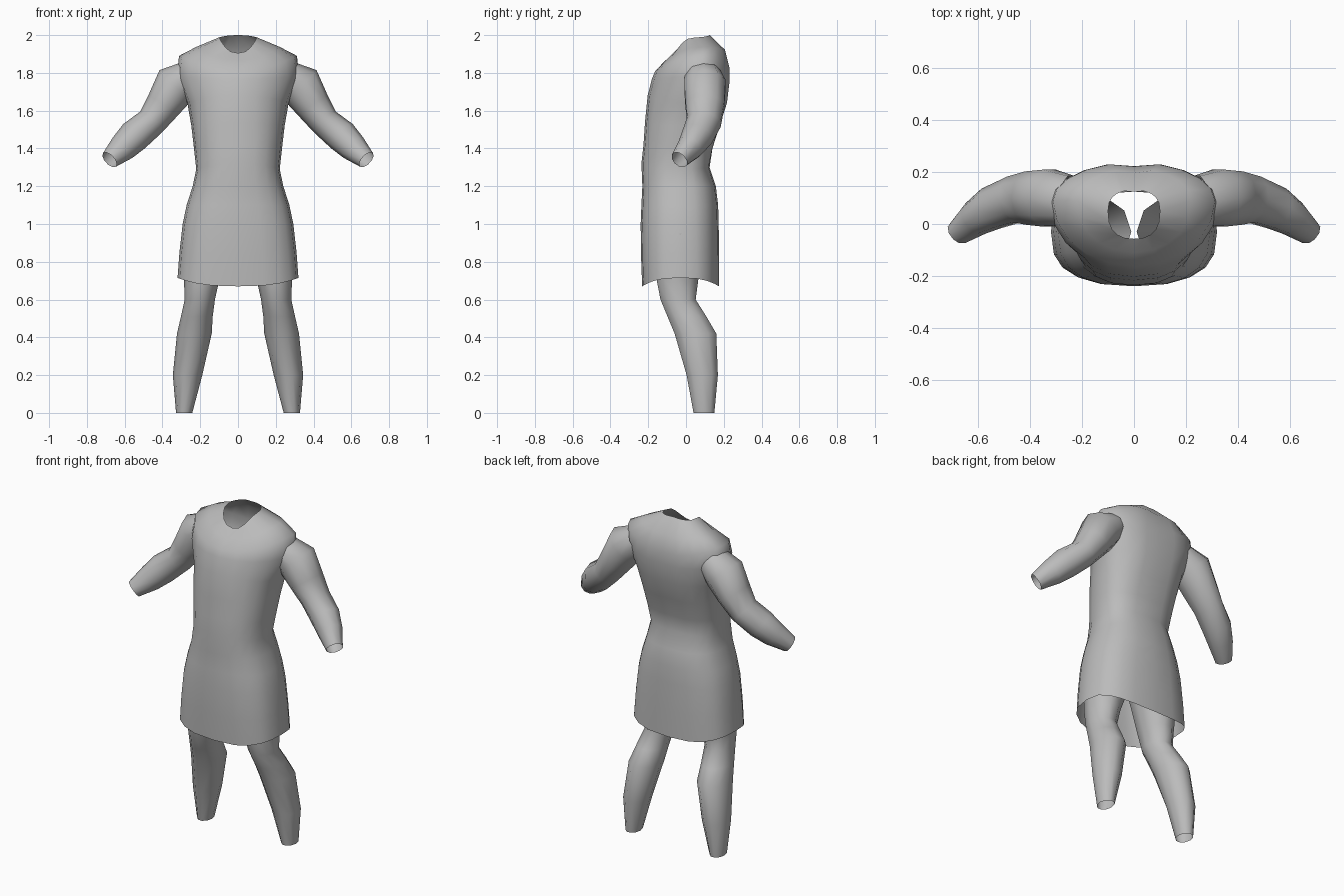
import bpy, bmesh, math
from mathutils import Vector

cloth = bpy.data.materials.new("plain grey")
cloth.diffuse_color = (0.5, 0.5, 0.5, 1)


def loft(name, rings, mirror=False):
    """Skin a list of closed rings into an open-ended smooth tube."""
    bm = bmesh.new()
    loops = [[bm.verts.new(p) for p in ring] for ring in rings]
    for a, b in zip(loops, loops[1:]):
        n = len(a)
        for i in range(n):
            bm.faces.new((a[i], a[(i + 1) % n], b[(i + 1) % n], b[i]))
    bmesh.ops.recalc_face_normals(bm, faces=bm.faces)
    for f in bm.faces:
        f.smooth = True
    mesh = bpy.data.meshes.new(name)
    bm.to_mesh(mesh)
    bm.free()
    mesh.materials.append(cloth)
    obj = bpy.data.objects.new(name, mesh)
    bpy.context.collection.objects.link(obj)
    if mirror:
        obj.modifiers.new("Mirror", 'MIRROR').use_clip = False
    return obj


def body_ring(w, yf, ym, yb, zf, zs, zb, p, spine=0.0, n=20):
    """Horizontal section: half width, front/widest/back y, front/side/back z."""
    pts = []
    for i in range(n):
        a = 2 * math.pi * i / n
        c, s = math.cos(a), math.sin(a)
        x = w * math.copysign(abs(c) ** (2 / p), c)
        k = math.copysign(abs(s) ** (2 / p), s)
        y = ym + k * ((yb - ym) if s > 0 else (ym - yf))
        z = zs + s * s * ((zb if s > 0 else zf) - zs)
        if s > 0.99:                      # shallow groove along the spine
            y -= spine
        pts.append((x, y, z))
    return pts


def limb_ring(centre, tangent, r_side, r_depth, n=10):
    """Elliptical section at right angles to the limb."""
    t = tangent.normalized()
    depth = (Vector((0, 1, 0)) - t * t.y).normalized()
    side = t.cross(depth)
    return [centre + side * (r_side * math.cos(2 * math.pi * i / n))
            + depth * (r_depth * math.sin(2 * math.pi * i / n)) for i in range(n)]


# Tunic from hem to neck opening
tunic = [
    (0.32, -0.232, -0.03, 0.175, 0.67, 0.715, 0.67, 2.8, 0),
    (0.31, -0.238, -0.03, 0.175, 0.83, 0.85, 0.83, 2.7, 0),
    (0.293, -0.24, -0.03, 0.173, 1.0, 1.0, 1.0, 2.6, 0),
    (0.272, -0.236, -0.03, 0.17, 1.1, 1.1, 1.1, 2.5, 0),
    (0.24, -0.231, -0.03, 0.158, 1.2, 1.2, 1.2, 2.5, 0),
    (0.221, -0.236, -0.03, 0.125, 1.32, 1.29, 1.30, 2.5, 0),
    (0.233, -0.225, -0.01, 0.145, 1.42, 1.40, 1.40, 2.5, 0.005),
    (0.247, -0.217, 0.01, 0.185, 1.54, 1.52, 1.52, 2.4, 0.01),
    (0.268, -0.203, 0.04, 0.225, 1.68, 1.64, 1.64, 2.2, 0.015),
    (0.325, -0.18, 0.08, 0.238, 1.77, 1.78, 1.75, 2.0, 0.015),
    (0.312, -0.163, 0.09, 0.237, 1.81, 1.89, 1.82, 2.0, 0.015),
    (0.22, -0.11, 0.09, 0.212, 1.865, 1.938, 1.92, 2.1, 0.015),
    (0.1, -0.057, 0.05, 0.13, 1.905, 1.988, 2.0, 2.5, 0.005),
]
loft("tunic", [body_ring(*row) for row in tunic])

# Sleeves: x, y, z, in-plane radius, depth radius
sleeve = [
    (0.25, 0.09, 1.785, 0.085, 0.10),
    (0.33, 0.10, 1.735, 0.117, 0.115),
    (0.395, 0.10, 1.63, 0.095, 0.108),
    (0.46, 0.095, 1.54, 0.080, 0.094),
    (0.55, 0.06, 1.465, 0.086, 0.085),
    (0.61, 0.022, 1.405, 0.075, 0.070),
    (0.68, -0.035, 1.34, 0.050, 0.048),
]
path = [Vector(r[:3]) for r in sleeve]
rings = []
for i, r in enumerate(sleeve):
    tangent = path[min(i + 1, len(path) - 1)] - path[max(i - 1, 0)]
    rings.append(limb_ring(path[i], tangent, r[3], r[4]))
loft("sleeves", rings, mirror=True)

# Legs: z, x centre, x radius, y centre, y radius
leg = [
    (0.95, 0.155, 0.145, -0.03, 0.14),
    (0.70, 0.193, 0.093, -0.045, 0.115),
    (0.60, 0.202, 0.080, -0.042, 0.098),
    (0.51, 0.218, 0.084, 0.005, 0.108),
    (0.42, 0.231, 0.092, 0.050, 0.116),
    (0.20, 0.267, 0.078, 0.086, 0.087),
    (0.00, 0.285, 0.043, 0.095, 0.058),
]
loft("legs", [limb_ring(Vector((x, y, z)), Vector((0, 0, -1)), rx, ry)
              for z, x, rx, y, ry in leg], mirror=True)
